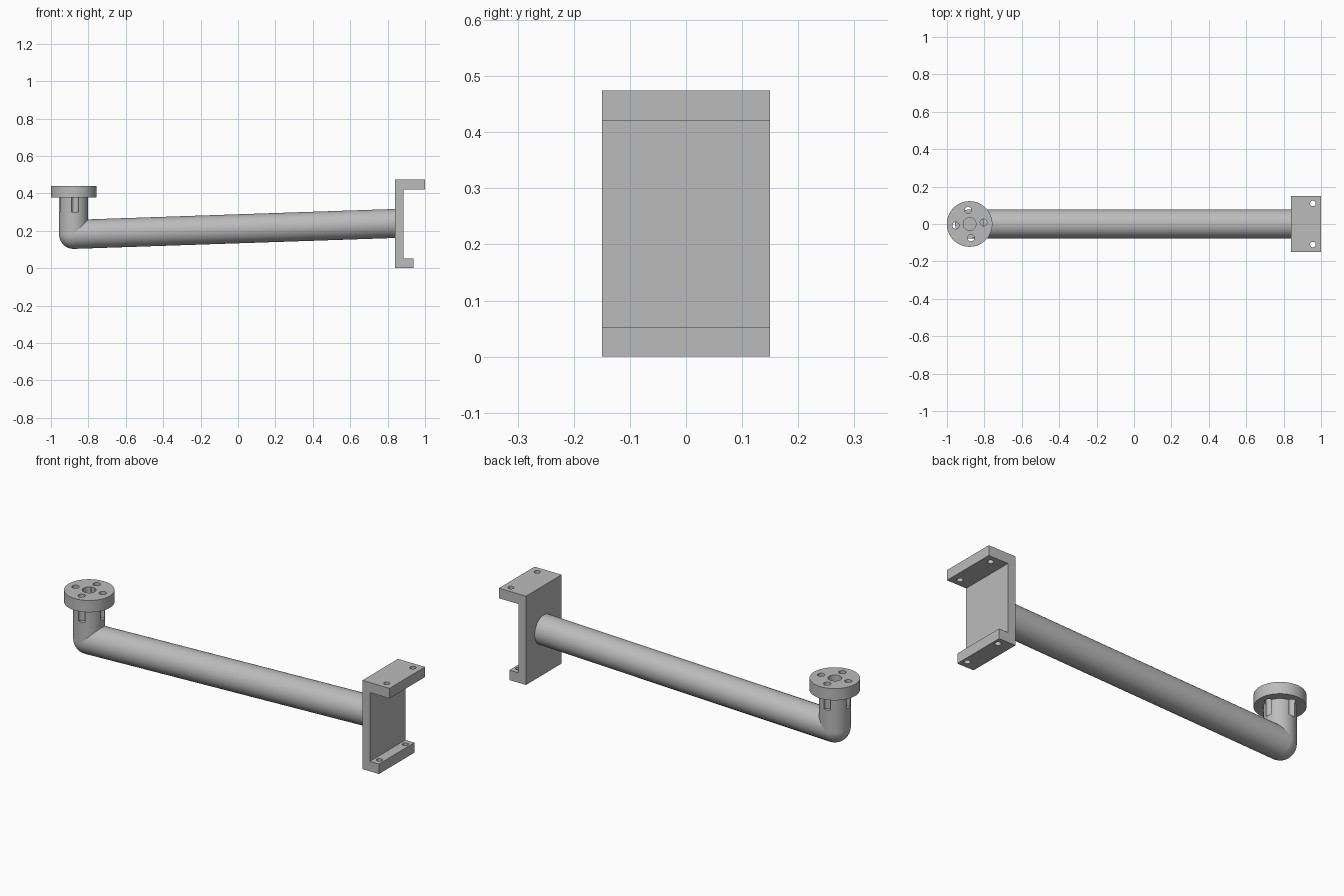
import bpy
import bmesh
from math import radians, cos, sin, pi
from mathutils import Vector

default = bpy.data.objects.get("Cube")
if default:
    bpy.data.objects.remove(default, do_unlink=True)

grey = bpy.data.materials.new("metal_grey")
grey.use_nodes = True
COLOUR = (0.5, 0.5, 0.5, 1)
grey.diffuse_color = COLOUR
grey.node_tree.nodes["Principled BSDF"].inputs["Base Color"].default_value = COLOUR

PIPE_R = 0.0775
ELBOW = Vector((-0.879, 0, 0.181))
ARM_END = Vector((0.86, 0, 0.24))
NECK_Z, DISC_Z, TOP_Z = 0.3, 0.377, 0.44


def finish(name, bm):
    bmesh.ops.recalc_face_normals(bm, faces=bm.faces)
    mesh = bpy.data.meshes.new(name)
    bm.to_mesh(mesh)
    bm.free()
    obj = bpy.data.objects.new(name, mesh)
    bpy.context.collection.objects.link(obj)
    mesh.materials.append(grey)
    return obj


def activate(obj):
    bpy.ops.object.select_all(action="DESELECT")
    obj.select_set(True)
    bpy.context.view_layer.objects.active = obj


def smooth(obj):
    activate(obj)
    bpy.ops.object.shade_smooth_by_angle(angle=radians(30))


def rod(name, start, end, radius, sides=64):
    """Capped cylinder between two points."""
    start, end = Vector(start), Vector(end)
    axis = end - start
    bm = bmesh.new()
    bmesh.ops.create_cone(bm, cap_ends=True, segments=sides, radius1=radius,
                          radius2=radius, depth=axis.length)
    turn = axis.to_track_quat("Z", "Y").to_matrix()
    bmesh.ops.rotate(bm, verts=bm.verts, matrix=turn)
    bmesh.ops.translate(bm, verts=bm.verts, vec=(start + end) / 2)
    return finish(name, bm)


def drill(obj, x, y, z1, z2, radius):
    """Cut a vertical round hole."""
    cutter = rod("hole_cutter", (x, y, z1), (x, y, z2), radius, 32)
    cutter.hide_render = True
    activate(obj)
    mod = obj.modifiers.new("hole", "BOOLEAN")
    mod.operation = "DIFFERENCE"
    mod.solver = "EXACT"
    mod.object = cutter
    bpy.ops.object.modifier_apply(modifier=mod.name)
    bpy.data.objects.remove(cutter, do_unlink=True)


# Sloping arm, upright pipe and rounded elbow
smooth(rod("arm_pipe", ELBOW, ARM_END, PIPE_R))
smooth(rod("upright_pipe", ELBOW, (ELBOW.x, 0, NECK_Z), PIPE_R))
bm = bmesh.new()
bmesh.ops.create_uvsphere(bm, u_segments=64, v_segments=32, radius=PIPE_R)
bmesh.ops.translate(bm, verts=bm.verts, vec=ELBOW)
smooth(finish("elbow", bm))

# Round flange with its neck, turned from one profile
bm = bmesh.new()
profile = [(0, NECK_Z), (PIPE_R, NECK_Z), (PIPE_R, DISC_Z),
           (0.122, DISC_Z), (0.122, TOP_Z), (0, TOP_Z)]
verts = [bm.verts.new((ELBOW.x + r, 0, z)) for r, z in profile]
edges = [bm.edges.new(pair) for pair in zip(verts, verts[1:])]
bmesh.ops.spin(bm, geom=verts + edges, cent=(ELBOW.x, 0, 0), axis=(0, 0, 1),
               angle=2 * pi, steps=64, use_merge=True)
bmesh.ops.remove_doubles(bm, verts=bm.verts, dist=0.0001)
flange = finish("round_flange", bm)

# Centre bore and four bolt holes that break out through the neck
drill(flange, ELBOW.x, 0, NECK_Z - 0.05, TOP_Z + 0.05, 0.034)
for i in range(4):
    a = radians(6 + 90 * i)
    drill(flange, ELBOW.x + 0.075 * cos(a), 0.075 * sin(a),
          NECK_Z - 0.05, TOP_Z + 0.05, 0.018)
smooth(flange)

# Channel bracket: profile in x and z, extruded along y
bm = bmesh.new()
outline = [(0.84, 0), (0.938, 0), (0.938, 0.053), (0.884, 0.053),
           (0.884, 0.42), (1, 0.42), (1, 0.474), (0.84, 0.474)]
face = bm.faces.new([bm.verts.new((x, -0.15, z)) for x, z in outline])
ext = bmesh.ops.extrude_face_region(bm, geom=[face])
bmesh.ops.translate(bm, vec=(0, 0.3, 0),
                    verts=[g for g in ext["geom"] if isinstance(g, bmesh.types.BMVert)])
bracket = finish("channel_bracket", bm)
for y in (-0.11, 0.11):
    drill(bracket, 0.956, y, 0.38, 0.52, 0.015)
    drill(bracket, 0.912, y, -0.05, 0.1, 0.015)
smooth(bracket)
